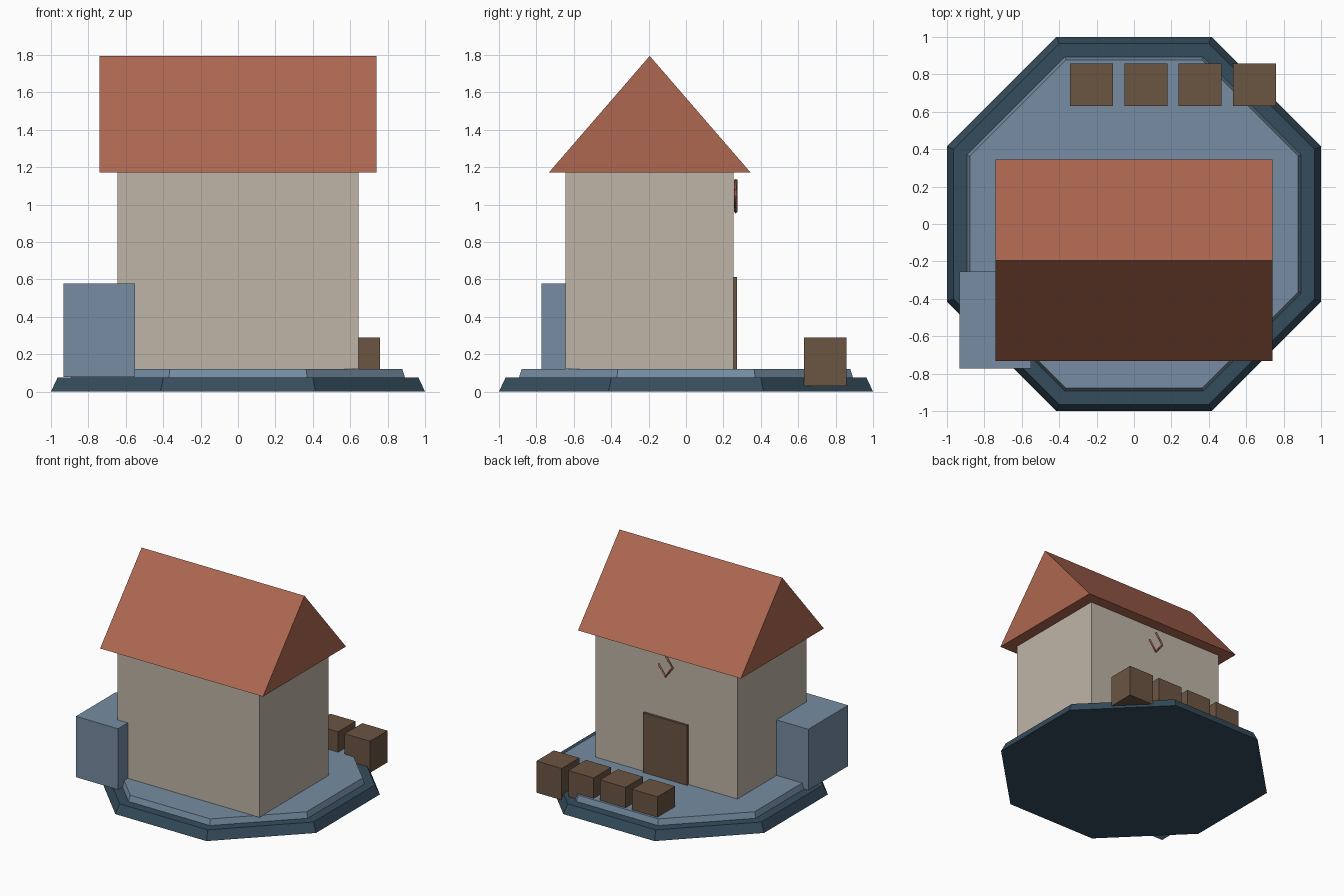
import bpy
import bmesh
import math
from mathutils import Vector

cube = bpy.data.objects.get("Cube")
if cube:
    bpy.data.objects.remove(cube, do_unlink=True)


def material(name, r, g, b):
    m = bpy.data.materials.new(name)
    m.use_nodes = True
    m.diffuse_color = (r, g, b, 1)
    m.node_tree.nodes["Principled BSDF"].inputs["Base Color"].default_value = (r, g, b, 1)
    return m


plaster = material("plaster", 0.52, 0.46, 0.39)
tile = material("roof_tile", 0.42, 0.137, 0.082)
dark_stone = material("dark_stone", 0.036, 0.073, 0.108)
pale_stone = material("pale_stone", 0.18, 0.265, 0.36)
wood = material("wood", 0.147, 0.09, 0.055)


def finish(bm, name, mat):
    bmesh.ops.recalc_face_normals(bm, faces=bm.faces)
    mesh = bpy.data.meshes.new(name)
    bm.to_mesh(mesh)
    bm.free()
    mesh.materials.append(mat)
    obj = bpy.data.objects.new(name, mesh)
    bpy.context.collection.objects.link(obj)
    return obj


def box(name, mat, low, high):
    low, high = Vector(low), Vector(high)
    bm = bmesh.new()
    bmesh.ops.create_cube(bm, size=1)
    bmesh.ops.scale(bm, vec=high - low, verts=bm.verts)
    bmesh.ops.translate(bm, vec=(low + high) / 2, verts=bm.verts)
    return finish(bm, name, mat)


def octagon_slab(name, mat, bottom, top, z0, z1):
    """Tapered octagon; bottom and top are distances to the flat sides."""
    k = 1 / math.cos(math.pi / 8)
    bm = bmesh.new()
    bmesh.ops.create_cone(bm, cap_ends=True, segments=8, radius1=bottom * k,
                          radius2=top * k, depth=z1 - z0)
    bmesh.ops.translate(bm, vec=(0, 0, (z0 + z1) / 2), verts=bm.verts)
    # Put a vertex half a step off the axes so flat sides face x and y
    if min(abs(v.co.y) for v in bm.verts) < 0.01:
        turn = math.pi / 8
        for v in bm.verts:
            x, y = v.co.x, v.co.y
            v.co.x = x * math.cos(turn) - y * math.sin(turn)
            v.co.y = x * math.sin(turn) + y * math.cos(turn)
    return finish(bm, name, mat)


# Stepped octagonal platform
octagon_slab("platform_base", dark_stone, 1.0, 0.965, 0, 0.075)
octagon_slab("platform_floor", pale_stone, 0.893, 0.878, 0.075, 0.122)

# House body, door and side block
box("house_walls", plaster, (-0.645, -0.645, 0.12), (0.645, 0.253, 1.172))
box("door", wood, (-0.2, 0.24, 0.122), (0.2, 0.272, 0.613))
box("side_block", pale_stone, (-0.933, -0.772, 0.078), (-0.55, -0.255, 0.578))

# Gabled roof as an extruded triangle along x
bm = bmesh.new()
gable = [(-0.733, 1.172), (0.345, 1.172), (-0.194, 1.795)]
face = bm.faces.new([bm.verts.new((-0.74, y, z)) for y, z in gable])
ext = bmesh.ops.extrude_face_region(bm, geom=[face])
bmesh.ops.translate(bm, vec=(1.48, 0, 0),
                    verts=[g for g in ext["geom"] if isinstance(g, bmesh.types.BMVert)])
finish(bm, "roof", tile)

# Row of crates behind the house
for i in range(4):
    x = -0.226 + i * 0.29
    box(f"crate_{i + 1}", wood, (x - 0.115, 0.63, 0.03), (x + 0.115, 0.858, 0.29))

# Angular hook above the door: three straight segments of a ring
curve = bpy.data.curves.new("hoist_hook", "CURVE")
curve.dimensions = "3D"
curve.bevel_depth = 0.009
curve.bevel_resolution = 0
curve.use_fill_caps = True
path = curve.splines.new("POLY")
path.points.add(3)
for i, p in enumerate(path.points):
    a = math.pi / 2 + i * math.pi / 2
    p.co = (0.065 * math.cos(a), 0.266, 1.047 + 0.086 * math.sin(a), 1)
curve.materials.append(tile)
hook = bpy.data.objects.new("hoist_hook", curve)
bpy.context.collection.objects.link(hook)
